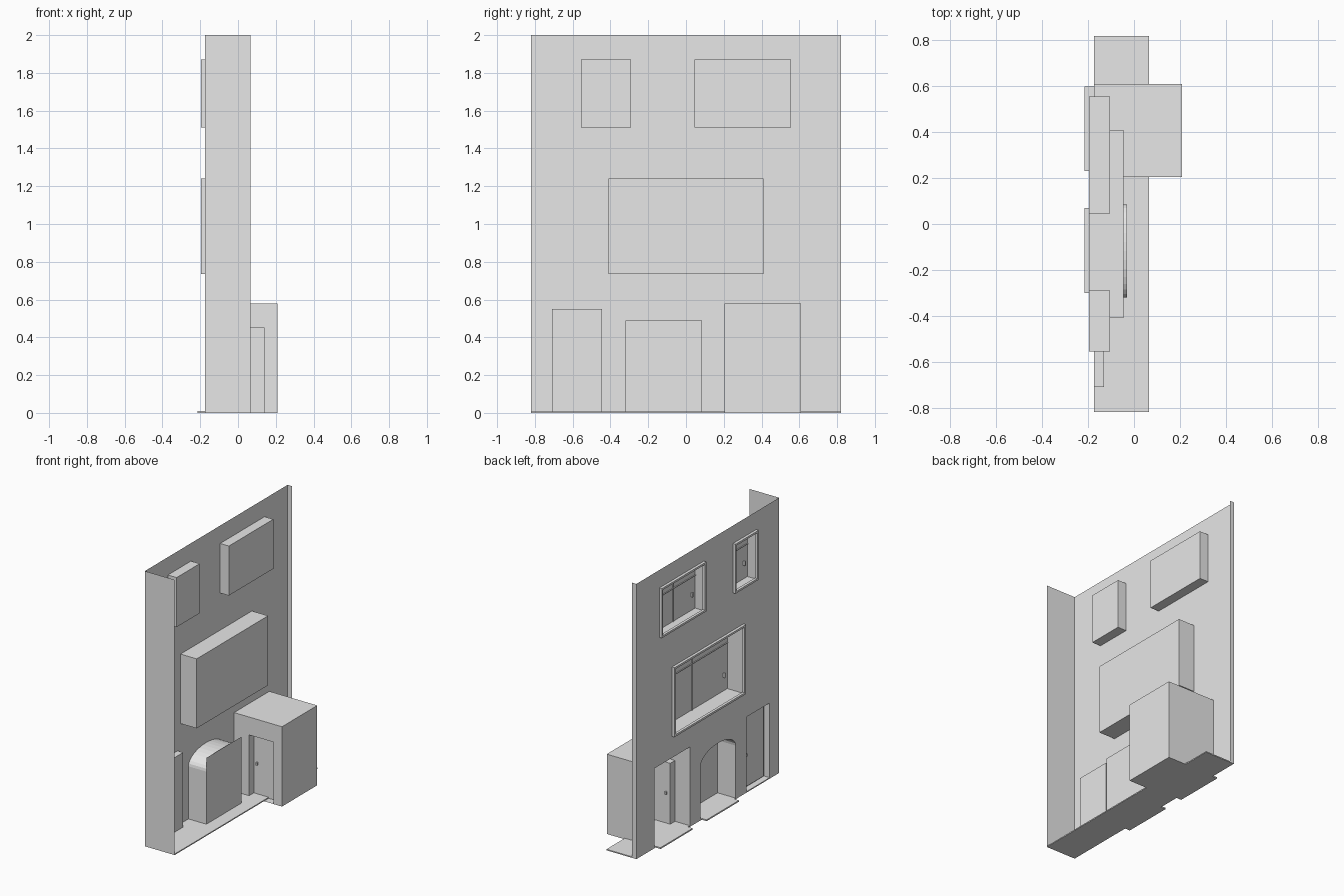
import bpy, bmesh, math

if "Cube" in bpy.data.objects:
    bpy.data.objects.remove(bpy.data.objects["Cube"])

grey = bpy.data.materials.new("plain_grey")
grey.use_nodes = True
grey.diffuse_color = (0.8, 0.8, 0.8, 1)
grey.node_tree.nodes["Principled BSDF"].inputs["Base Color"].default_value = grey.diffuse_color

WALL, FRONT, BACK = -0.175, -0.82, 0.82
INNER = 0.065


def build(name, polygons):
    """Make one mesh object from lists of corner points."""
    bm = bmesh.new()
    for poly in polygons:
        bm.faces.new([bm.verts.new(p) for p in poly])
    bmesh.ops.remove_doubles(bm, verts=bm.verts, dist=0.0001)
    bmesh.ops.recalc_face_normals(bm, faces=bm.faces)
    mesh = bpy.data.meshes.new(name)
    bm.to_mesh(mesh)
    bm.free()
    mesh.materials.append(grey)
    obj = bpy.data.objects.new(name, mesh)
    bpy.context.collection.objects.link(obj)
    return obj


def rect(axis, pos, u, v):
    """Rectangle across an axis; u and v are ranges on the other two axes."""
    pts = []
    for a, b in ((u[0], v[0]), (u[1], v[0]), (u[1], v[1]), (u[0], v[1])):
        p = [a, b]
        p.insert(axis, pos)
        pts.append(p)
    return pts


def box(name, x, y, z, skip=()):
    """Box from three ranges, leaving out sides such as '-x'."""
    spans = (x, y, z)
    polys = []
    for axis in range(3):
        u, v = [spans[i] for i in range(3) if i != axis]
        for end, sign in enumerate("-+"):
            if sign + "xyz"[axis] not in skip:
                polys.append(rect(axis, spans[axis][end], u, v))
    return build(name, polys)


def pierced(axis, pos, u, v, holes):
    """Sheet of rectangles with rectangular holes left open."""
    us = sorted({*u, *(c for h in holes for c in h[0])})
    vs = sorted({*v, *(c for h in holes for c in h[1])})
    polys = []
    for a, b in zip(us, us[1:]):
        for c, d in zip(vs, vs[1:]):
            m, n = (a + b) / 2, (c + d) / 2
            if not any(h[0][0] < m < h[0][1] and h[1][0] < n < h[1][1] for h in holes):
                polys.append(rect(axis, pos, (a, b), (c, d)))
    return polys


# Openings: y range, z range, depth of back face
windows = {
    "small_window": ((-0.555, -0.29), (1.51, 1.87), -0.105),
    "upper_window": ((0.045, 0.555), (1.51, 1.87), -0.105),
    "wide_window": ((-0.41, 0.41), (0.735, 1.24), -0.045),
}
side_door = ((-0.71, -0.445), (0, 0.55))
arch = ((-0.32, 0.085), (0, 0.49))
porch = ((0.205, 0.61), (0, 0.58))

# Facade, return walls and floor
holes = [w[:2] for w in windows.values()] + [side_door, arch, porch]
build("facade", pierced(0, WALL, (FRONT, BACK), (0, 2), holes))
build("front_return_wall", [rect(1, FRONT, (WALL, INNER), (0, 2))])
build("back_return_strip", [rect(1, BACK, (WALL, -0.14), (0, 2))])
box("floor", (WALL, INNER), (FRONT, BACK), (0, 0.008))
box("arch_step", (-0.215, WALL), (-0.30, 0.07), (0, 0.01))
box("porch_step", (-0.215, WALL), (0.23, 0.60), (0, 0.01))

# Windows: deep reveal, outer rim, glazing bars and handle
for name, (y, z, depth) in windows.items():
    box(name + "_reveal", (-0.195, depth), y, z, skip=("-x",))
    t = 0.014
    iy, iz = (y[0] + t, y[1] - t), (z[0] + t, z[1] - t)
    rim = pierced(0, -0.195, y, z, [(iy, iz)])
    for e in range(2):
        rim.append(rect(1, iy[e], (-0.195, WALL), iz))
        rim.append(rect(2, iz[e], (-0.195, WALL), iy))
    build(name + "_rim", rim)
    bar = (depth - 0.006, depth)
    mid = (y[0] + y[1]) / 2
    high = z[0] + 0.66 * (z[1] - z[0])
    box(name + "_crossbar", bar, y, (high, high + 0.006))
    if y[1] - y[0] > 0.4:
        box(name + "_mullion", bar, (mid - 0.003, mid + 0.003), z)
    box(name + "_handle", (depth - 0.015, depth), (y[0] + 0.04, y[0] + 0.05),
        (z[0] + 0.1, z[0] + 0.13))

# Shallow side door with panel and handle
box("side_door_recess", (WALL, -0.13), *side_door, skip=("-x",))
box("side_door_panel", (-0.137, -0.13), (-0.695, -0.46), (0.015, 0.53))
box("side_door_handle", (-0.15, -0.137), (-0.49, -0.478), (0.24, 0.26))

# Arched recess: barrel, spandrels and rectangular back plate
y0, y1 = arch[0]
mid, half, spring, top, deep = (y0 + y1) / 2, (y1 - y0) / 2, 0.39, arch[1][1], -0.03
steps = 16
curve = [(mid - half * math.cos(math.pi * i / steps),
          spring + 0.095 * math.sin(math.pi * i / steps)) for i in range(steps + 1)]
profile = [(y0, 0)] + curve + [(y1, 0)]
barrel = [[(WALL, *a), (WALL, *b), (deep, *b), (deep, *a)]
          for a, b in zip(profile, profile[1:])]
build("arch_barrel", barrel)
build("arch_spandrels", [[(WALL, *a), (WALL, *b), (WALL, b[0], top), (WALL, a[0], top)]
                         for a, b in zip(curve, curve[1:])])
build("arch_back_plate", [rect(0, deep, *arch)])

# Deep porch with a door niche in its front side
box("porch_box", (WALL, 0.21), *porch, skip=("-x", "-y"))
niche = ((-0.055, 0.14), (0, 0.45))
py = porch[0][0]
build("porch_side_wall", pierced(1, py, (WALL, 0.21), porch[1], [niche]))
box("porch_door_niche", niche[0], (py, py + 0.055), niche[1], skip=("-y",))
box("porch_door_handle", (-0.03, -0.02), (py + 0.055, py + 0.07), (0.22, 0.24))
box("porch_niche_handle", (-0.03, -0.02), (py + 0.04, py + 0.055), (0.22, 0.24))
